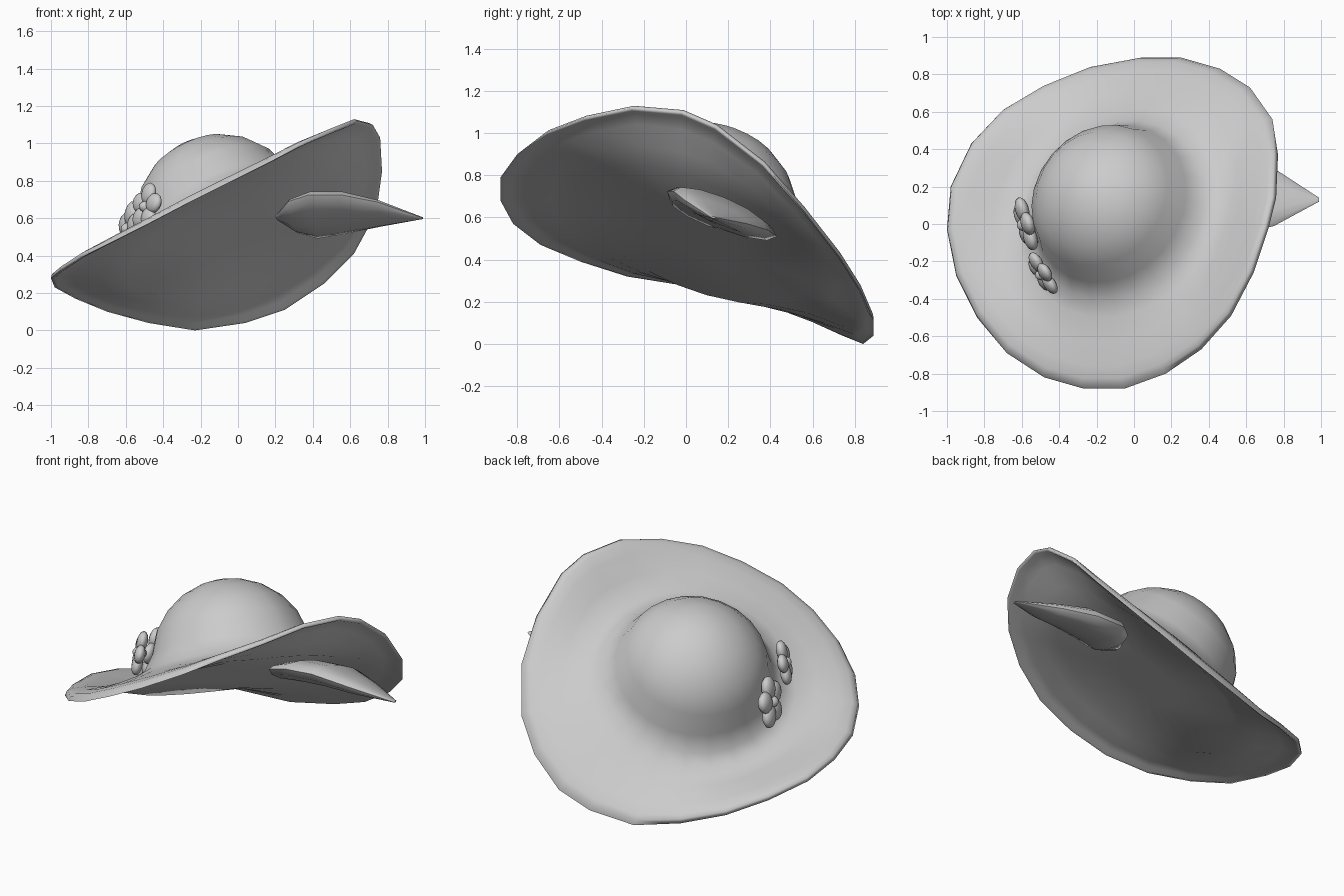
import bpy, bmesh, math
from mathutils import Vector

default_cube = bpy.data.objects.get("Cube")
if default_cube:
    bpy.data.objects.remove(default_cube, do_unlink=True)

# One plain grey for everything
grey = bpy.data.materials.new("plain_grey")
grey.use_nodes = True
colour = (0.6, 0.6, 0.6, 1)
grey.diffuse_color = colour
grey.node_tree.nodes["Principled BSDF"].inputs["Base Color"].default_value = colour


def finish(name, bm, angle=60):
    """Turn a bmesh into a smooth shaded object with the shared material."""
    bmesh.ops.recalc_face_normals(bm, faces=bm.faces)
    mesh = bpy.data.meshes.new(name)
    bm.to_mesh(mesh)
    bm.free()
    mesh.materials.append(grey)
    obj = bpy.data.objects.new(name, mesh)
    bpy.context.collection.objects.link(obj)
    bpy.ops.object.select_all(action="DESELECT")
    obj.select_set(True)
    bpy.context.view_layer.objects.active = obj
    bpy.ops.object.shade_smooth_by_angle(angle=math.radians(angle))
    return obj


def loft(name, rings, angle=60):
    """Skin a list of closed rings and close both ends with a fan."""
    bm = bmesh.new()
    loops = [[bm.verts.new(p) for p in ring] for ring in rings]
    count = len(loops[0])
    for a, b in zip(loops, loops[1:]):
        for i in range(count):
            j = (i + 1) % count
            bm.faces.new((a[i], a[j], b[j], b[i]))
    for loop in (loops[0], loops[-1]):
        middle = bm.verts.new(sum((v.co for v in loop), Vector()) / count)
        for i in range(count):
            bm.faces.new((loop[i], loop[(i + 1) % count], middle))
    return finish(name, bm, angle)


# Wavy outline of the brim, in hundredths of a unit
outline = [
    (4, 89, 4), (25, 89, 11), (46, 83, 25), (62, 73, 41), (74, 56, 63), (77, 37, 85),
    (76, 14, 103), (72, -2, 110), (64, -26, 112), (52, -49, 107), (36, -67, 100),
    (17, -80, 90), (-5, -88, 79), (-27, -88, 68), (-48, -82, 57), (-68, -69, 47),
    (-84, -50, 39), (-95, -28, 32), (-100, -3, 28), (-98, 20, 23), (-87, 43, 17),
    (-70, 61, 10), (-48, 74, 4), (-23, 84, 0),
]
rim = [Vector(p) / 100 for p in outline]
up = Vector((-0.42, 0.35, 0.84)).normalized()
crown_centre = Vector((-0.095, 0.08, 0.6))
base = crown_centre - up * 0.1


def spoke(p):
    d = p - base
    return (d - up * d.dot(up)).normalized()


def brim_ring(t, lift):
    """Ring between the rim (t = 0) and the foot of the crown (t = 1)."""
    return [p.lerp(base + spoke(p) * 0.6, t) + up * lift for p in rim]


def crown_ring(radius, height):
    return [base + spoke(p) * radius + up * height for p in rim]


# Hat: underside, rolled lip, brim top and domed crown in one skin
rings = [crown_ring(0.2, 0), crown_ring(0.6, 0)]
rings += [brim_ring(t, h) for t, h in (
    (0.65, 0.003), (0.3, 0.008), (0.13, 0.012), (0.05, 0), (0, 0),
    (0.04, 0.025), (0.12, 0.036), (0.3, 0.042), (0.65, 0.04))]
rings += [crown_ring(0.6, 0.045), crown_ring(0.51, 0.085)]
for deg in (10, 28, 44, 60, 75, 85):
    a = math.radians(deg)
    rings.append(crown_ring(0.455 * math.cos(a), 0.1 + 0.45 * math.sin(a)))
loft("hat", rings, 120)

# Pointed ear: front edge, back edge, and bulge above and below
sections = [
    ((0.2, 0.06, 0.61), (0.22, 0.15, 0.59), 0.01, 0.01),
    ((0.27, -0.08, 0.69), (0.32, 0.33, 0.54), 0.04, 0.06),
    ((0.38, -0.09, 0.725), (0.43, 0.43, 0.51), 0.065, 0.07),
    ((0.55, -0.06, 0.725), (0.59, 0.39, 0.54), 0.065, 0.07),
    ((0.75, -0.01, 0.685), (0.76, 0.29, 0.57), 0.04, 0.05),
    ((0.99, 0.12, 0.6), (0.99, 0.14, 0.6), 0.005, 0.005),
]
ear = []
for front, back, above, below in sections:
    front, back = Vector(front), Vector(back)
    ring = []
    for k in range(12):
        a = math.tau * k / 12
        bulge = above if math.sin(a) > 0 else below
        p = front.lerp(back, 0.5 - 0.5 * math.cos(a))
        ring.append(p + Vector((0, 0.3, 0.95)) * bulge * math.sin(a))
    ear.append(ring)
loft("ear", ear)


# Flowers: five rounded petals about a button
def flower(name, centre, facing, size):
    turn = Vector(facing).to_track_quat("Z", "Y")
    bm = bmesh.new()

    def blob(offset, spin, scale):
        made = bmesh.ops.create_uvsphere(bm, u_segments=12, v_segments=8, radius=size)
        for v in made["verts"]:
            p = Vector([c * s for c, s in zip(v.co, scale)])
            p.x += offset * size
            x, y = p.x, p.y
            p.x = x * math.cos(spin) - y * math.sin(spin)
            p.y = x * math.sin(spin) + y * math.cos(spin)
            v.co = turn @ p + Vector(centre)

    for k in range(5):
        blob(0.55, math.tau * k / 5 + 0.3, (0.47, 0.42, 0.24))
    blob(0, 0, (0.25, 0.25, 0.32))
    finish(name, bm)


flower("side_flower", (-0.58, 0.0, 0.54), (-0.95, -0.28, 0.15), 0.15)
flower("front_flower", (-0.49, -0.265, 0.66), (-0.8, -0.5, 0.2), 0.13)
